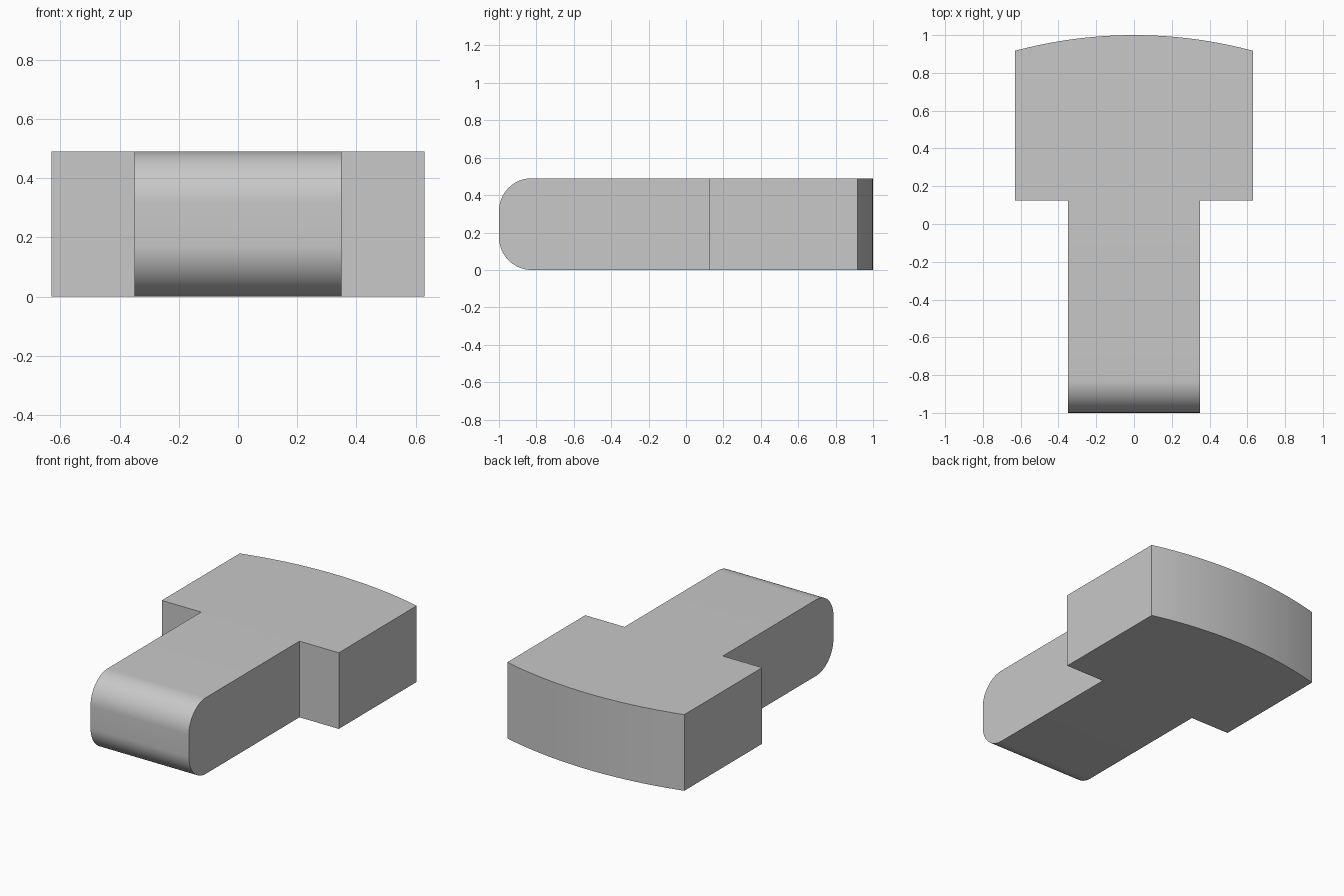
import bpy
import bmesh
from math import asin, sin, cos, radians

cube = bpy.data.objects.get("Cube")
if cube:
    bpy.data.objects.remove(cube, do_unlink=True)

HEIGHT = 0.49
HEAD_X, STEM_X = 0.63, 0.35          # half widths
SHOULDER_Y, CORNER_Y = 0.125, 0.917  # head's front shoulder and back corners
NOSE_RADIUS = 0.175
ARC_STEPS = 32

# Grey material
grey = bpy.data.materials.new("plain grey")
grey.use_nodes = True
colour = (0.58, 0.58, 0.58, 1)
grey.diffuse_color = colour
grey.node_tree.nodes["Principled BSDF"].inputs["Base Color"].default_value = colour

# Plan outline: stem, shoulders and the gently bowed back
rise = 1 - CORNER_Y
radius = (HEAD_X ** 2 + rise ** 2) / (2 * rise)
half_angle = asin(HEAD_X / radius)
angles = [half_angle * (1 - 2 * i / ARC_STEPS) for i in range(ARC_STEPS + 1)]
outline = [(-STEM_X, SHOULDER_Y), (-STEM_X, -1), (STEM_X, -1),
           (STEM_X, SHOULDER_Y), (HEAD_X, SHOULDER_Y)]
outline += [(radius * sin(a), 1 - radius + radius * cos(a)) for a in angles]
outline.append((-HEAD_X, SHOULDER_Y))

# Extrude the outline to full height
bm = bmesh.new()
base = bm.faces.new([bm.verts.new((x, y, 0)) for x, y in outline])
top = bmesh.ops.extrude_face_region(bm, geom=[base], use_keep_orig=True)
bmesh.ops.translate(bm, vec=(0, 0, HEIGHT),
                    verts=[g for g in top["geom"] if isinstance(g, bmesh.types.BMVert)])
bmesh.ops.recalc_face_normals(bm, faces=bm.faces[:])

# Round the upper and lower edges of the nose
nose_edges = [e for e in bm.edges if all(v.co.y < -0.99 for v in e.verts)
              and abs(e.verts[0].co.z - e.verts[1].co.z) < 0.01]
bmesh.ops.bevel(bm, geom=nose_edges, offset=NOSE_RADIUS, offset_type='OFFSET',
                segments=16, profile=0.5, affect='EDGES')
bmesh.ops.recalc_face_normals(bm, faces=bm.faces[:])

mesh = bpy.data.meshes.new("t_shaped_block")
bm.to_mesh(mesh)
bm.free()
mesh.materials.append(grey)
block = bpy.data.objects.new("t_shaped_block", mesh)
bpy.context.collection.objects.link(block)

# Smooth the curved walls, keep corners crisp
bpy.ops.object.select_all(action='DESELECT')
block.select_set(True)
bpy.context.view_layer.objects.active = block
bpy.ops.object.shade_smooth_by_angle(angle=radians(30))
